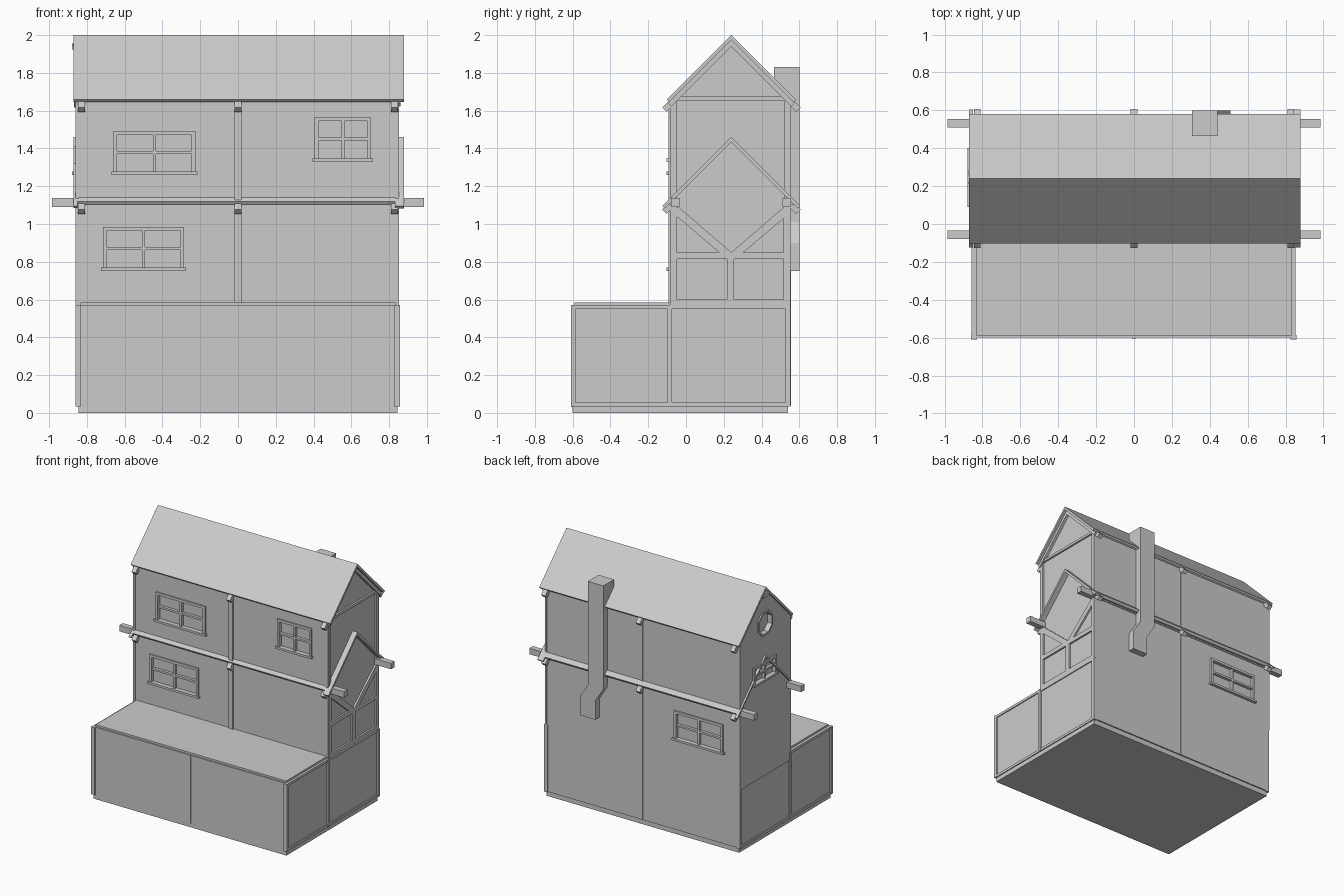
import bpy, bmesh, math
from mathutils import Matrix, Vector

if "Cube" in bpy.data.objects:
    bpy.data.objects.remove(bpy.data.objects["Cube"])

CY = 0.24          # ridge line in y


def finish(name, bm):
    bmesh.ops.recalc_face_normals(bm, faces=bm.faces)
    me = bpy.data.meshes.new(name)
    bm.to_mesh(me)
    bm.free()
    ob = bpy.data.objects.new(name, me)
    bpy.context.collection.objects.link(ob)
    return ob


def boxes(name, items):
    """One object from boxes (x0, x1, y0, y1, z0, z1)."""
    bm = bmesh.new()
    for x0, x1, y0, y1, z0, z1 in items:
        m = Matrix.Translation(((x0 + x1) / 2, (y0 + y1) / 2, (z0 + z1) / 2))
        m = m @ Matrix.Diagonal((x1 - x0, y1 - y0, z1 - z0, 1))
        bmesh.ops.create_cube(bm, size=1, matrix=m)
    return finish(name, bm)


def prism(name, pts, a, b, axis):
    """Extrude a profile along x (pts = y,z) or along y (pts = x,z)."""
    bm = bmesh.new()
    co = (lambda p, t: (t, p[0], p[1])) if axis == 'x' else (lambda p, t: (p[0], t, p[1]))
    face = bm.faces.new([bm.verts.new(co(p, a)) for p in pts])
    ext = bmesh.ops.extrude_face_region(bm, geom=[face])
    shift = Vector(co((0, 0), b - a))
    bmesh.ops.translate(bm, vec=shift, verts=[v for v in ext['geom'] if isinstance(v, bmesh.types.BMVert)])
    return finish(name, bm)


def chevron(name, top, half, thick, x0, x1):
    """45 degree gable band with ridge at z = top."""
    pts = [(CY - half, top - half), (CY, top), (CY + half, top - half),
           (CY + half - thick / 2, top - half - thick / 2), (CY, top - thick),
           (CY - half + thick / 2, top - half - thick / 2)]
    return prism(name, pts, x0, x1, 'x')


def window(name, wall, sign, u0, u1, z0, z1, axis='y'):
    """Frame, crossbars and sill standing proud of a wall plane."""
    t, out = 0.02, 0.012
    um, zm = (u0 + u1) / 2, (z0 + z1) / 2
    bars = [(u0, u1, z1 - t, z1, out), (u0, u0 + t, z0, z1, out), (u1 - t, u1, z0, z1, out),
            (um - .008, um + .008, z0, z1, out * .6), (u0, u1, zm - .008, zm + .008, out * .6),
            (u0 - .01, u1 + .01, z0 - .005, z0 + .012, .022)]
    items = []
    for a, b, c, d, depth in bars:
        lo, hi = sorted((wall - sign * .02, wall + sign * depth))
        items.append((a, b, lo, hi, c, d) if axis == 'y' else (lo, hi, a, b, c, d))
    boxes(name, items)
    lo, hi = wall - .015, wall + .015
    r = (u0 + .01, u1 - .01, lo, hi) if axis == 'y' else (lo, hi, u0 + .01, u1 - .01)
    return (*r, z0 + .01, z1 - .01)


# Ground floor block
boxes("plinth", [(-.845, .845, -.6, .54, 0, .05)])
boxes("ground_floor", [(-.85, .845, -.6, .55, .04, .57)])
boxes("terrace_roof", [(-.835, .835, -.59, -.07, .56, .585)])
boxes("ground_corner_posts",
      [(s - .015, s + .015, y - .012, y + .012, .035, .57) for s in (-.845, .842) for y in (-.598, -.085, .54)]
      + [(-.008, .008, -.606, -.59, .03, .57)])
boxes("ground_side_rails", [(s - .006, s + .006, -.59, .54, z, z + .02)
                            for s in (-.851, .847) for z in (.035, .55)])

# Upper storeys with gable ends
body = prism("upper_storeys", [(-.08, .5), (-.08, 1.65), (CY, 1.975), (.55, 1.65), (.55, .5)],
             -.858, .838, 'x')

# Windows
cuts = [window("upper_left_window", -.08, -1, -.66, -.225, 1.265, 1.492),
        window("upper_right_window", -.08, -1, .405, .705, 1.335, 1.565),
        window("lower_left_window", -.08, -1, -.715, -.285, .757, .985),
        window("back_window", .55, 1, -.715, -.285, .757, .985),
        window("side_window", -.858, -1, .1, .39, 1.265, 1.41, 'x')]
cutter = boxes("window_cutter", cuts)

# Round gable window
bm = bmesh.new()
turn = Matrix.Translation((-.858, CY, 1.71)) @ Matrix.Rotation(math.pi / 2, 4, 'Y') @ Matrix.Rotation(math.pi / 8, 4, 'Z')
bmesh.ops.create_cone(bm, cap_ends=True, segments=8, radius1=.085, radius2=.085, depth=.06, matrix=turn)
round_cutter = finish("round_cutter", bm)
for c in (cutter, round_cutter):
    mod = body.modifiers.new("recess", 'BOOLEAN')
    mod.object = c
    mod.solver = 'EXACT'
    c.hide_render = True
    c.hide_set(True)
bm = bmesh.new()
rings = []
for r, x in ((.085, -.85), (.085, -.868), (.1, -.868), (.1, -.85)):
    rings.append([bm.verts.new((x, CY + r * math.cos(math.pi * (i + .5) / 4),
                                1.71 + r * math.sin(math.pi * (i + .5) / 4))) for i in range(8)])
for k in range(4):
    for i in range(8):
        p, q, j = rings[k], rings[(k + 1) % 4], (i + 1) % 8
        bm.faces.new((p[i], p[j], q[j], q[i]))
finish("round_window_frame", bm)

# Roof and gable rafters
chevron("main_roof", 2.0, .342, .025, -.87, .88)
boxes("gable_ridge_block", [(-.878, -.85, .21, .285, 1.925, 1.955)])
chevron("right_roof_rafters", 1.975, .335, .035, .83, .86)
chevron("right_small_gable", 1.46, .365, .025, .83, .88)
chevron("left_small_gable", 1.46, .365, .02, -.872, -.85)

# Eave skirts between the storeys, front and back
for side, label in ((-1, "front"), (1, "back")):
    y = lambda d: CY + side * d
    prism(label + "_skirt", [(y(.29), 1.15), (y(.32), 1.14), (y(.342), 1.118), (y(.33), 1.1), (y(.29), 1.1)],
          -.86, .87, 'x')

# Rafter tails under both eave lines
bm = bmesh.new()
for x in (-.828, 0, .828):
    for z in (1.63, 1.09):
        for s in (-1, 1):
            m = Matrix.Translation((x, CY + s * .33, z)) @ Matrix.Rotation(-s * math.pi / 4, 4, 'X')
            bmesh.ops.create_cube(bm, size=1, matrix=m @ Matrix.Diagonal((.036, .07, .033, 1)))
finish("rafter_tails", bm)

# Long through-beams
boxes("through_beams", [(-.985, .985, y, y + .045, 1.09, 1.137) for y in (-.08, .51)])

# Wall posts
boxes("wall_posts", [(-.018, .018, -.092, -.06, .58, 1.65), (-.006, .006, .54, .556, .04, 1.65)]
      + [(x - .008, x + .008, y - .006, y + .006, .57, 1.65) for x in (-.852, .842) for y in (-.08, .548)])

# Timber frame on the right end wall
X0, X1 = .82, .852
boxes("side_frame", [(X0, X1, -.08, -.047, .57, 1.1), (X0, X1, .517, .55, .57, 1.1),
                     (X0, X1, -.08, .55, .57, .6), (X0, X1, -.08, .55, .815, .85),
                     (X0, X1, .218, .255, .6, .82), (X0, X1, -.08, .55, 1.655, 1.675),
                     (X0, X1, -.08, -.05, 1.1, 1.66), (X0, X1, .52, .55, 1.1, 1.66)])
for s, label in ((-1, "front"), (1, "back")):
    prism(label + "_brace", [(CY + s * .285, 1.095), (CY, .85), (CY + s * .065, .85), (CY + s * .295, 1.045)],
          X0, X1, 'x')

# Chimney with a sideways bend
prism("chimney_stack", [(.305, 1.83), (.305, 1.01), (.375, .9), (.375, .75), (.51, .75),
                        (.51, .9), (.44, 1.01), (.44, 1.83)], .465, .6, 'y')
